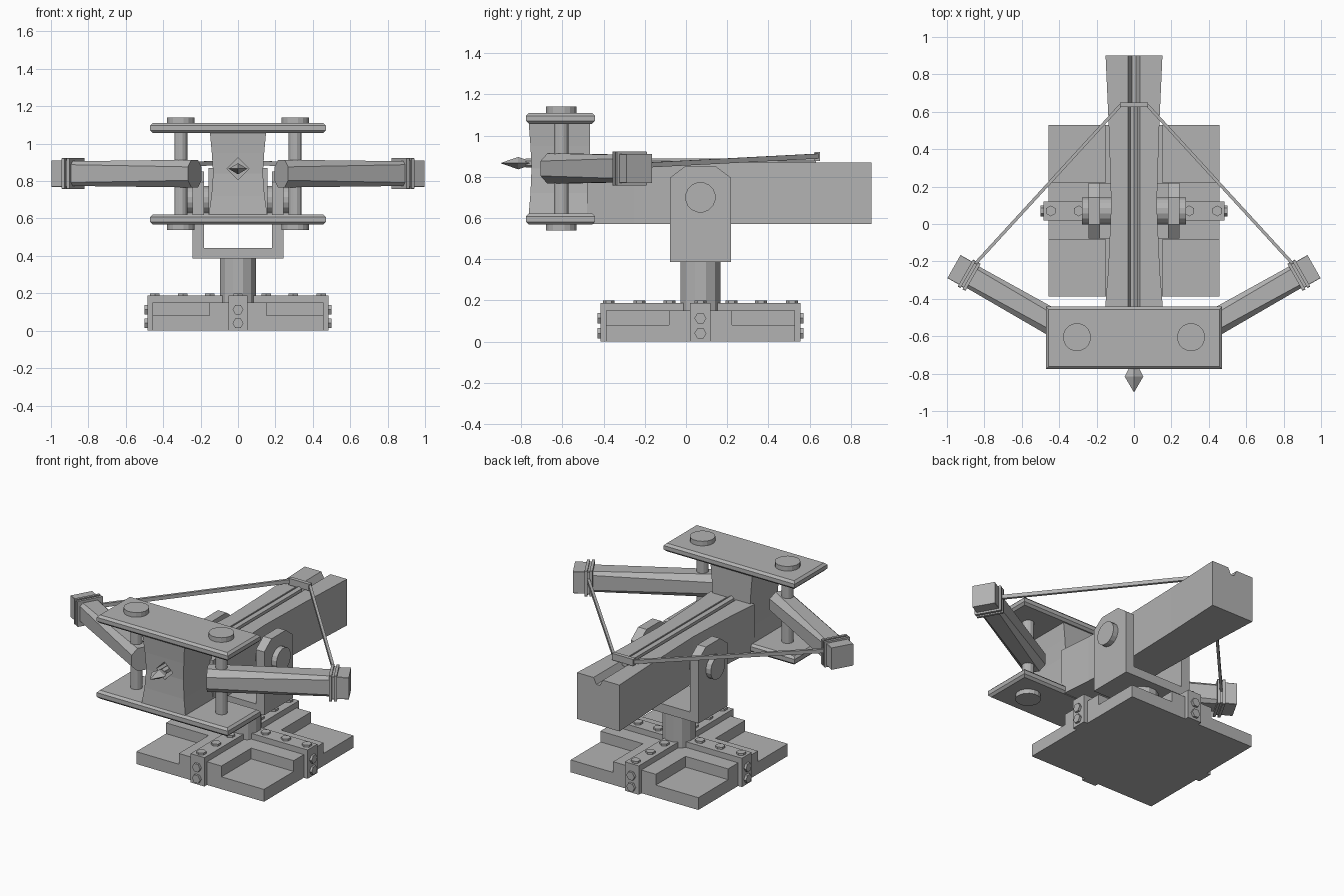
import bpy, bmesh, math
from mathutils import Vector

if "Cube" in bpy.data.objects:
    bpy.data.objects.remove(bpy.data.objects["Cube"])

grey = bpy.data.materials.new("plain grey")
grey.diffuse_color = (0.45, 0.45, 0.45, 1)
grey.use_nodes = True
grey.node_tree.nodes["Principled BSDF"].inputs["Base Color"].default_value = grey.diffuse_color


def loft(name, rings):
    """Skin a list of equal-length point rings and cap both ends."""
    bm = bmesh.new()
    vs = [[bm.verts.new(p) for p in r] for r in rings]
    n = len(rings[0])
    for a, b in zip(vs, vs[1:]):
        for i in range(n):
            j = (i + 1) % n
            bm.faces.new((a[i], a[j], b[j], b[i]))
    bm.faces.new(vs[0])
    bm.faces.new(vs[-1])
    bmesh.ops.recalc_face_normals(bm, faces=bm.faces)
    me = bpy.data.meshes.new(name)
    bm.to_mesh(me)
    bm.free()
    me.materials.append(grey)
    ob = bpy.data.objects.new(name, me)
    bpy.context.collection.objects.link(ob)
    return ob


def rect(x0, x1, y0, y1, z):
    return [(x0, y0, z), (x1, y0, z), (x1, y1, z), (x0, y1, z)]


def box(name, x0, x1, y0, y1, z0, z1):
    return loft(name, [rect(x0, x1, y0, y1, z0), rect(x0, x1, y0, y1, z1)])


def rod(name, a, b, r, n, turn=0.5, flat=1.0):
    """Prism from a to b with n sides."""
    a, b = Vector(a), Vector(b)
    d = (b - a).normalized()
    u = d.cross(Vector((0, 0, 1)))
    u = u.normalized() if u.length > 1e-4 else Vector((1, 0, 0))
    v = d.cross(u)
    ang = [(i + turn) * 2 * math.pi / n for i in range(n)]
    off = [u * math.cos(t) * r * flat + v * math.sin(t) * r for t in ang]
    return loft(name, [[p + o for o in off] for p in (a, b)])


CY = 0.07  # centre of base and pivot in y

# Base: slab, raised cross, straps
H = 0.458
box("base_slab", -H, H, CY - H, CY + H, 0, 0.08)
box("base_cross_x", -H, H, CY - 0.153, CY + 0.153, 0.04, 0.15)
box("base_cross_y", -0.153, 0.153, CY - H, CY + H, 0.04, 0.15)
box("strap_x", -0.485, 0.485, CY - 0.05, CY + 0.05, 0, 0.187)
box("strap_y", -0.05, 0.05, CY - 0.485, CY + 0.485, 0, 0.187)

# Hex bolts on strap tops and ends
for dx, dy in ((1, 0), (-1, 0), (0, 1), (0, -1)):
    for d in (0.15, 0.295, 0.445):
        x, y = dx * d, CY + dy * d
        rod("top_bolt", (x, y, 0.17), (x, y, 0.2), 0.029, 6)
    for z in (0.04, 0.113):
        rod("end_bolt", (dx * 0.47, CY + dy * 0.47, z),
            (dx * 0.5, CY + dy * 0.5, z), 0.029, 6, 0)

# Pole and yoke
rod("pole", (0, CY, 0.12), (0, CY, 0.4), 0.1, 12)
box("yoke_floor", -0.183, 0.183, CY - 0.148, CY + 0.148, 0.385, 0.443)
cheek = [(-0.148, 0.385), (0.148, 0.385), (0.148, 0.795),
         (0.073, 0.852), (-0.073, 0.852), (-0.148, 0.795)]
for s in (-1, 1):
    loft("yoke_cheek", [[(s * x, CY + y, z) for y, z in cheek] for x in (0.183, 0.243)])
rod("pivot_axle", (-0.278, CY, 0.70), (0.278, CY, 0.70), 0.074, 16)

# Stock with arrow groove, narrower in the middle
rings = []
for y, w in ((-0.48, 0.157), (-0.25, 0.138), (0.1, 0.122), (0.5, 0.134), (0.9, 0.152)):
    sec = [(-w, 0.57), (w, 0.57), (w, 0.87), (0.033, 0.87),
           (0.012, 0.83), (-0.012, 0.83), (-0.033, 0.87), (-w, 0.87)]
    rings.append([(x, y, z) for x, z in sec])
loft("stock", rings)

# Waisted front block with a diamond arrow hole
block = loft("front_block", [rect(-w, w, f, -0.465, z) for z, w, f in (
    (0.6, 0.16, -0.765), (0.72, 0.142, -0.755), (0.84, 0.133, -0.75),
    (0.95, 0.14, -0.755), (1.08, 0.152, -0.765))])
cut = rod("hole_cutter", (0, -0.9, 0.866), (0, -0.6, 0.866), 0.058, 4, 0)
cut.hide_render = True
cut.hide_viewport = True
mod = block.modifiers.new("hole", 'BOOLEAN')
mod.operation = 'DIFFERENCE'
mod.solver = 'EXACT'
mod.object = cut

# Top and bottom frame plates with pointed edges
for name, z0, z1 in (("bottom_plate", 0.567, 0.622), ("top_plate", 1.057, 1.11)):
    rs = []
    for z, g in ((z0, 0), (z0 + 0.014, 0.014), (z1 - 0.014, 0.014), (z1, 0)):
        rs.append(rect(-0.456 - g, 0.456 + g, -0.762 - g, -0.456 + g, z))
    loft(name, rs)

# Arrow
rod("arrow_shaft", (0, -0.78, 0.866), (0, 0.63, 0.866), 0.022, 6)
loft("arrow_head", [[(k * 0.05, y, 0.866), (0, y, 0.866 + k * 0.03),
                     (-k * 0.05, y, 0.866), (0, y, 0.866 - k * 0.03)]
                    for y, k in ((-0.9, 0.01), (-0.815, 1), (-0.75, 0.3))])

# Bow arms, posts and string on both sides
AX, AY = 0.87, 0.493


def arm_ring(s, t, h, c, side):
    """Chamfered square ring at distance t from the arm tip."""
    pts = [(h, c), (c, h), (-c, h), (-h, c), (-h, -c), (-c, -h), (c, -h), (h, -c)]
    return [(s * (0.9625 - t * AX - u * side * AY),
             -0.2275 - t * AY + u * side * AX, 0.84 + z) for u, z in pts]


def arm_part(name, s, t0, h0, c0, t1, h1, c1, side=1.0):
    loft(name, [arm_ring(s, t0, h0, c0, side), arm_ring(s, t1, h1, c1, side)])


for s in (-1, 1):
    arm_part("bow_arm", s, 0.1, 0.066, 0.048, 0.84, 0.074, 0.036)
    arm_part("arm_tip", s, 0, 0.071, 0.069, 0.08, 0.071, 0.069)
    arm_part("arm_collar", s, 0.07, 0.083, 0.08, 0.087, 0.083, 0.08)
    arm_part("arm_neck", s, 0.08, 0.074, 0.07, 0.11, 0.074, 0.07)
    arm_part("arm_collar", s, 0.1, 0.083, 0.08, 0.117, 0.083, 0.08)
    x, y = s * 0.305, -0.605
    rod("post", (x, y, 0.56), (x, y, 1.12), 0.036, 12)
    rod("post_cap_top", (x, y, 1.1), (x, y, 1.14), 0.075, 16)
    rod("post_cap_bottom", (x, y, 0.538), (x, y, 0.58), 0.075, 16)
    rod("bowstring", (s * 0.07, 0.637, 0.9), (s * 0.86, -0.225, 0.855), 0.017, 4, 0.5, 0.7)
box("string_grip", -0.075, 0.075, 0.625, 0.65, 0.877, 0.92)
